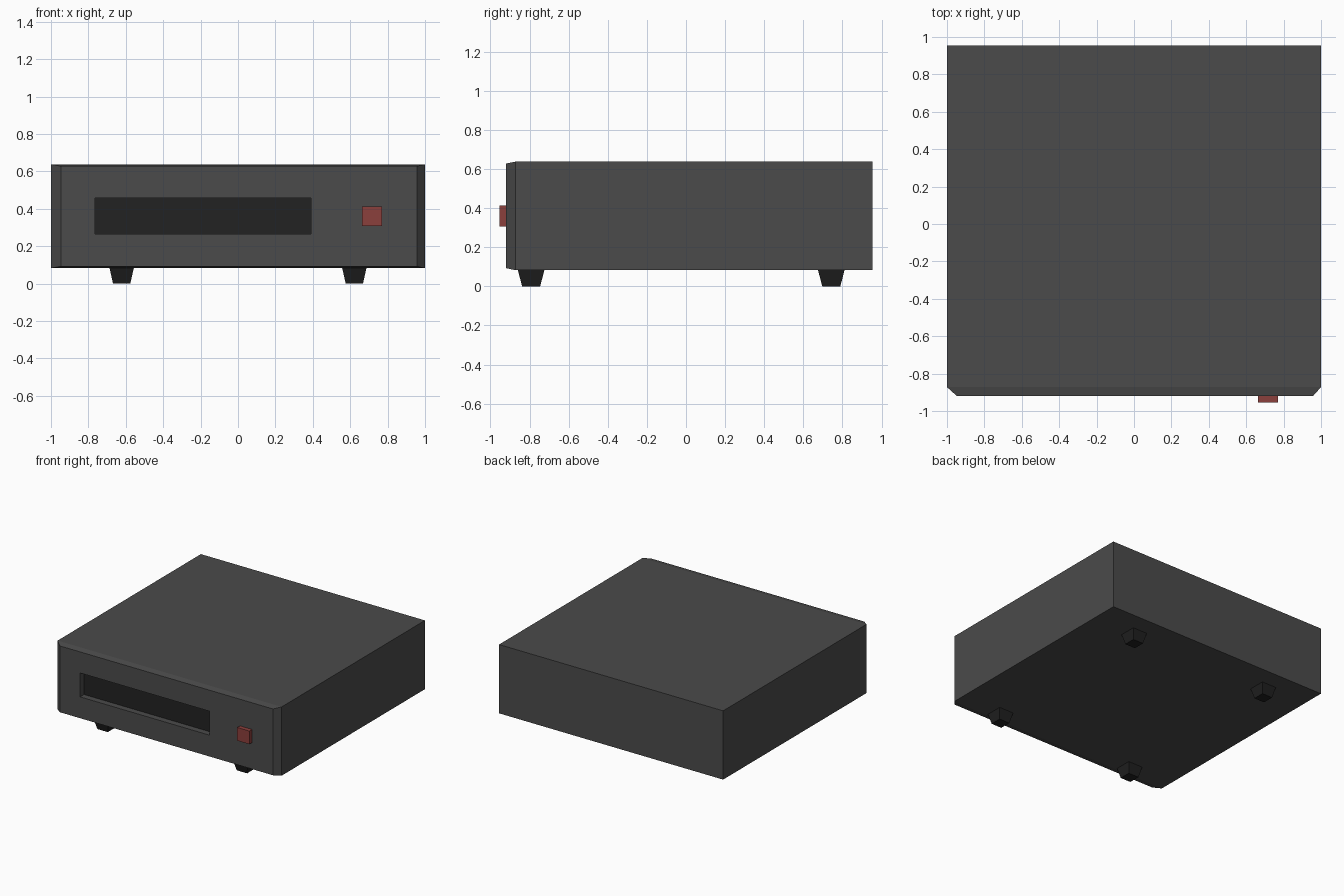
import bpy, bmesh

if "Cube" in bpy.data.objects:
    bpy.data.objects.remove(bpy.data.objects["Cube"])


def material(name, rgb):
    mat = bpy.data.materials.new(name)
    mat.diffuse_color = (*rgb, 1)
    mat.use_nodes = True
    mat.node_tree.nodes["Principled BSDF"].inputs["Base Color"].default_value = mat.diffuse_color
    return mat


casing_grey = material("casing_grey", (0.07, 0.07, 0.07))
slot_black = material("slot_black", (0.016, 0.016, 0.016))
rubber_black = material("rubber_black", (0.014, 0.014, 0.014))
button_red = material("button_red", (0.26, 0.05, 0.045))


def loft(name, rings, mats, end_mat=0):
    """Join successive 4-point rings with quads and cap both ends."""
    bm = bmesh.new()
    loops = [[bm.verts.new(p) for p in ring] for ring in rings]
    for a, b in zip(loops, loops[1:]):
        for i in range(4):
            j = (i + 1) % 4
            bm.faces.new((a[i], a[j], b[j], b[i]))
    bm.faces.new(loops[0])
    bm.faces.new(loops[-1]).material_index = end_mat
    bmesh.ops.recalc_face_normals(bm, faces=bm.faces)
    mesh = bpy.data.meshes.new(name)
    bm.to_mesh(mesh)
    bm.free()
    for mat in mats:
        mesh.materials.append(mat)
    obj = bpy.data.objects.new(name, mesh)
    bpy.context.collection.objects.link(obj)
    return obj


def upright(y, x0, x1, z0, z1):
    return [(x0, y, z0), (x1, y, z0), (x1, y, z1), (x0, y, z1)]


def level(z, hx, hy):
    return [(-hx, -hy, z), (hx, -hy, z), (hx, hy, z), (-hx, hy, z)]


# Casing: back, shoulder, chamfered front, slot opening, slot floor
loft("casing", [
    upright(0.955, -1, 1, 0.083, 0.638),
    upright(-0.872, -1, 1, 0.083, 0.638),
    upright(-0.92, -0.947, 0.957, 0.093, 0.628),
    upright(-0.92, -0.765, 0.39, 0.265, 0.458),
    upright(-0.87, -0.765, 0.39, 0.265, 0.458),
], [casing_grey, slot_black], end_mat=1)

# Power button
loft("power_button", [
    upright(-0.91, 0.662, 0.77, 0.307, 0.413),
    upright(-0.955, 0.662, 0.77, 0.307, 0.413),
], [button_red])

# Four tapered square feet
for side, x in (("left", -0.622), ("right", 0.622)):
    for end, y in (("front", -0.792), ("back", 0.743)):
        foot = loft(f"{end}_{side}_foot",
                    [level(0, 0.046, 0.046), level(0.084, 0.065, 0.068)],
                    [rubber_black])
        foot.location = (x, y, 0)
